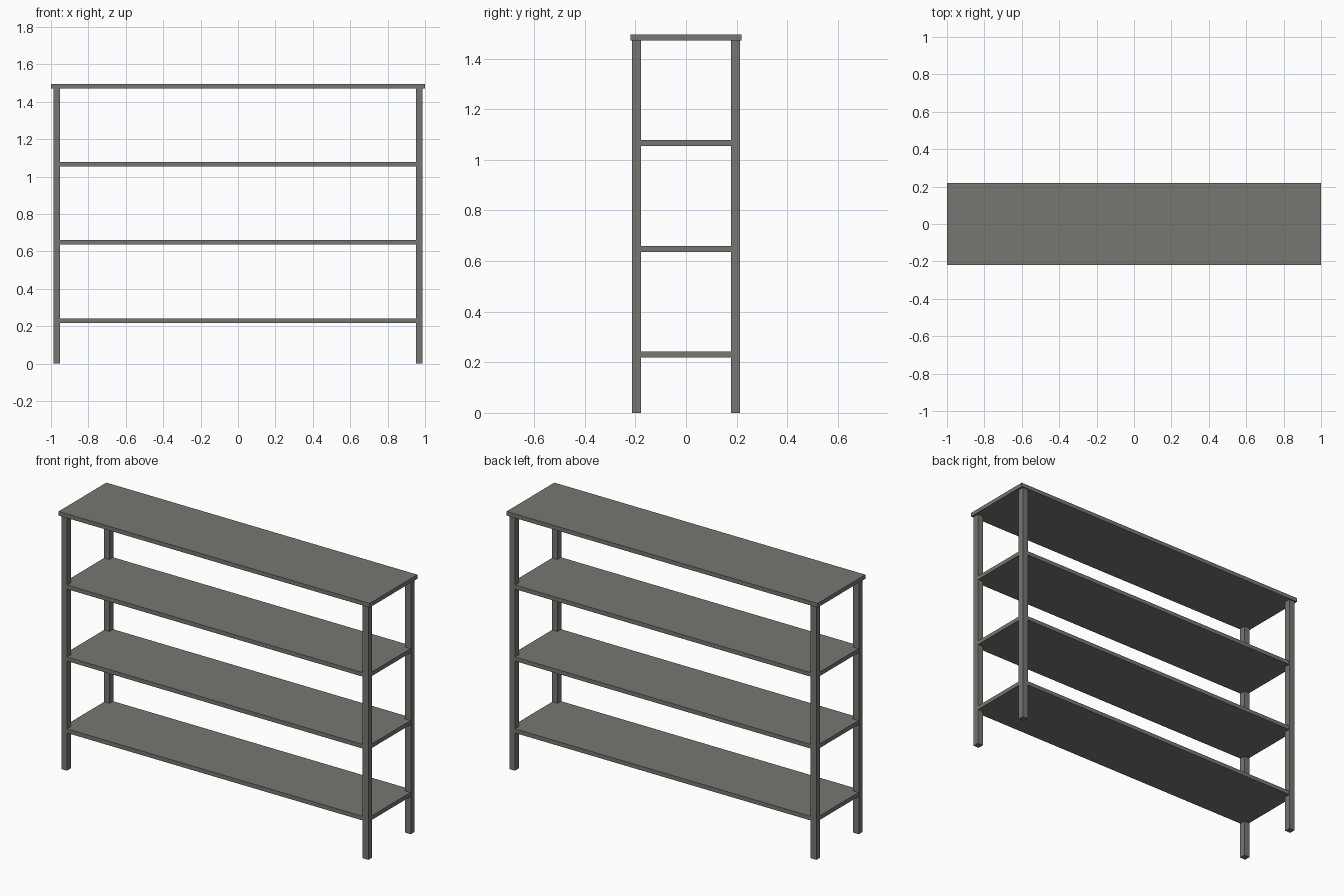
import bpy

if "Cube" in bpy.data.objects:
    bpy.data.objects.remove(bpy.data.objects["Cube"])

grey = bpy.data.materials.new("warm grey metal")
grey.diffuse_color = (0.18, 0.185, 0.165, 1.0)
grey.use_nodes = True
grey.node_tree.nodes["Principled BSDF"].inputs["Base Color"].default_value = grey.diffuse_color

HEIGHT, THICK, STEP = 1.496, 0.024, 0.418   # top of unit, board thickness, shelf spacing
POST_X, POST_Y = 0.987, 0.213               # outer faces of the posts
POST_W = 0.036


def box(name, low, high):
    """Axis-aligned box between two corners."""
    size = [h - l for l, h in zip(low, high)]
    centre = [(h + l) / 2 for l, h in zip(low, high)]
    bpy.ops.mesh.primitive_cube_add(size=1, location=centre)
    obj = bpy.context.object
    obj.name = name
    obj.scale = size
    bpy.ops.object.transform_apply(location=False, rotation=False, scale=True)
    obj.data.materials.append(grey)
    return obj


# Top board, overhanging the posts
box("top_board", (-1, -0.219, HEIGHT - THICK), (1, 0.219, HEIGHT))

# Shelves, a hair inside the posts' outer faces
for i, label in enumerate(("upper", "middle", "lower"), 1):
    top = HEIGHT - i * STEP
    x, y = POST_X - 0.002, POST_Y - 0.002
    box(label + "_shelf", (-x, -y, top - THICK), (x, y, top))

# Four square corner posts
for sx, side in ((-1, "left"), (1, "right")):
    for sy, end in ((-1, "front"), (1, "back")):
        cx, cy = sx * (POST_X - POST_W / 2), sy * (POST_Y - POST_W / 2)
        h = POST_W / 2
        box(f"{end}_{side}_post", (cx - h, cy - h, 0), (cx + h, cy + h, HEIGHT - THICK))
